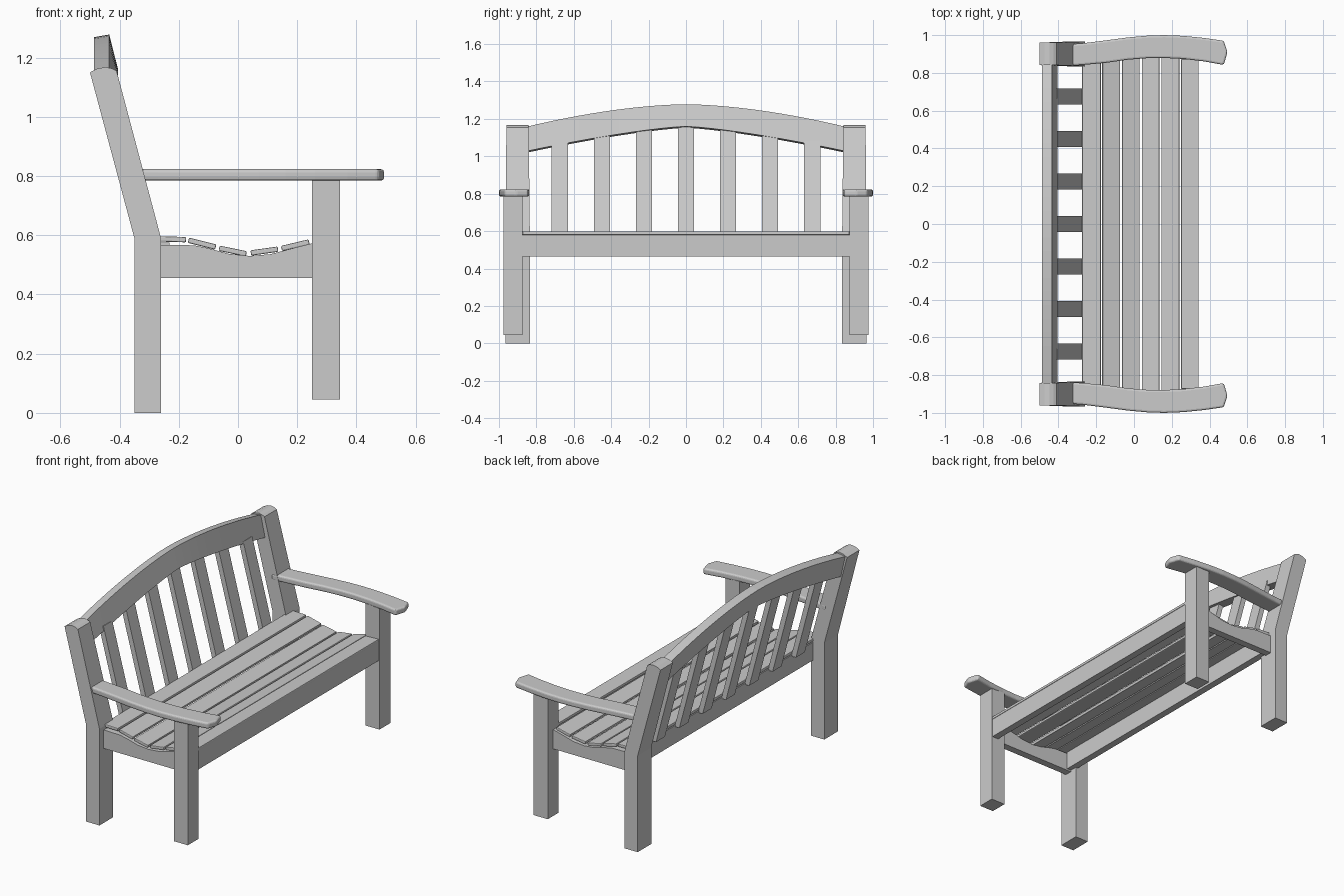
import bpy, bmesh
from mathutils import Vector

if "Cube" in bpy.data.objects:
    bpy.data.objects.remove(bpy.data.objects["Cube"])


def finish(name, bm, mirror=False, bevel=0.0, segments=1):
    bmesh.ops.recalc_face_normals(bm, faces=bm.faces)
    me = bpy.data.meshes.new(name)
    bm.to_mesh(me)
    bm.free()
    ob = bpy.data.objects.new(name, me)
    bpy.context.collection.objects.link(ob)
    if bevel:
        m = ob.modifiers.new("bevel", 'BEVEL')
        m.width, m.segments, m.limit_method = bevel, segments, 'ANGLE'
    if mirror:
        m = ob.modifiers.new("mirror", 'MIRROR')
        m.use_axis = (False, True, False)
    return ob


def loft(name, rings, **kw):
    """Skin a list of closed rings and cap both ends."""
    bm = bmesh.new()
    rows = [[bm.verts.new(p) for p in r] for r in rings]
    n = len(rows[0])
    for a, b in zip(rows, rows[1:]):
        for i in range(n):
            j = (i + 1) % n
            bm.faces.new((a[i], a[j], b[j], b[i]))
    bm.faces.new(rows[0])
    bm.faces.new(rows[-1])
    return finish(name, bm, **kw)


def side_profile(name, pts, y0, y1, **kw):
    """Extrude an x-z profile along y."""
    return loft(name, [[(x, y, z) for x, z in pts] for y in (y0, y1)], **kw)


def box(name, x0, x1, y0, y1, z0, z1, **kw):
    return side_profile(name, [(x0, z0), (x1, z0), (x1, z1), (x0, z1)], y0, y1, **kw)


# rear legs, leaning back above the seat with a rounded top
leg = [(-0.35, 0), (-0.26, 0), (-0.26, 0.59), (-0.41, 1.155), (-0.425, 1.163),
       (-0.447, 1.168), (-0.475, 1.163), (-0.50, 1.15), (-0.35, 0.59)]
taper = lambda z: 0.006 * max(0, z - 0.59) / 0.57
loft("rear_leg", [[(x, 0.835 + taper(z), z) for x, z in leg],
                  [(x, 0.966 - taper(z), z) for x, z in leg]], mirror=True)

# front legs
box("front_leg", 0.25, 0.345, 0.873, 0.977, 0.045, 0.79, mirror=True)

# arms, bowed outwards in plan
arm_line = [(-0.36, 0.835, 0.95), (-0.27, 0.842, 0.957), (-0.15, 0.853, 0.972),
            (-0.03, 0.870, 0.988), (0.07, 0.878, 0.997), (0.16, 0.879, 1.0),
            (0.26, 0.874, 0.996), (0.37, 0.861, 0.985), (0.475, 0.842, 0.97)]
outline = [(x, a) for x, a, b in arm_line] + [(0.495, 0.91)] + \
          [(x, b) for x, a, b in reversed(arm_line)]
loft("arm", [[(x, y, z) for x, y in outline] for z in (0.785, 0.823)],
     mirror=True, bevel=0.011, segments=3)

# side rails with a scooped top
scoop = [(-0.27, 0.568), (-0.15, 0.566), (-0.10, 0.556), (-0.03, 0.537), (0.04, 0.53),
         (0.11, 0.536), (0.20, 0.56), (0.26, 0.575)]
side_profile("side_rail", [(-0.27, 0.455)] + scoop[::1] + [(0.26, 0.455)],
             0.88, 0.925, mirror=True)

# front and rear rails
box("front_rail", 0.297, 0.34, -0.88, 0.88, 0.465, 0.58)
box("rear_rail", -0.275, -0.232, -0.88, 0.88, 0.465, 0.575)

# seat slats following the scoop: top edge start and end, half length
slats = [(-0.275, 0.597, -0.175, 0.594, 0.91), (-0.165, 0.592, -0.073, 0.569, 0.91),
         (-0.062, 0.565, 0.030, 0.546, 0.91), (0.042, 0.549, 0.134, 0.562, 0.91),
         (0.145, 0.564, 0.238, 0.586, 0.91), (0.249, 0.594, 0.342, 0.598, 0.873)]
for x0, z0, x1, z1, h in slats:
    d = Vector((x1 - x0, z1 - z0)).normalized() * 0.018
    side_profile("seat_slat", [(x0, z0), (x1, z1), (x1 + d.y, z1 - d.x), (x0 + d.y, z0 - d.x)],
                 -h, h, bevel=0.004, segments=2)

# arched top rail of the back
top = lambda y: 1.275 - 0.117 * (abs(y) / 0.84) ** 1.7
under = lambda y: 1.160 - 0.130 * (abs(y) / 0.84) ** 1.35
rings = []
for i in range(-12, 13):
    y = 0.86 * i / 12
    t, u = top(y), under(y)
    rings.append([(-0.487, y, t - 0.006), (-0.435, y, t + 0.003),
                  (-0.405, y, u), (-0.458, y, u - 0.008)])
loft("back_top_rail", rings)

# upright back slats, leaning with the rear legs
for i in range(-3, 4):
    y = 0.225 * i
    zt = under(y) + 0.02
    front = lambda z: -0.275 - 0.267 * (z - 0.59)
    side_profile("back_slat", [(front(0.565), 0.565), (front(zt), zt),
                               (front(zt) - 0.032, zt), (front(0.565) - 0.032, 0.565)],
                 y - 0.043, y + 0.043)
